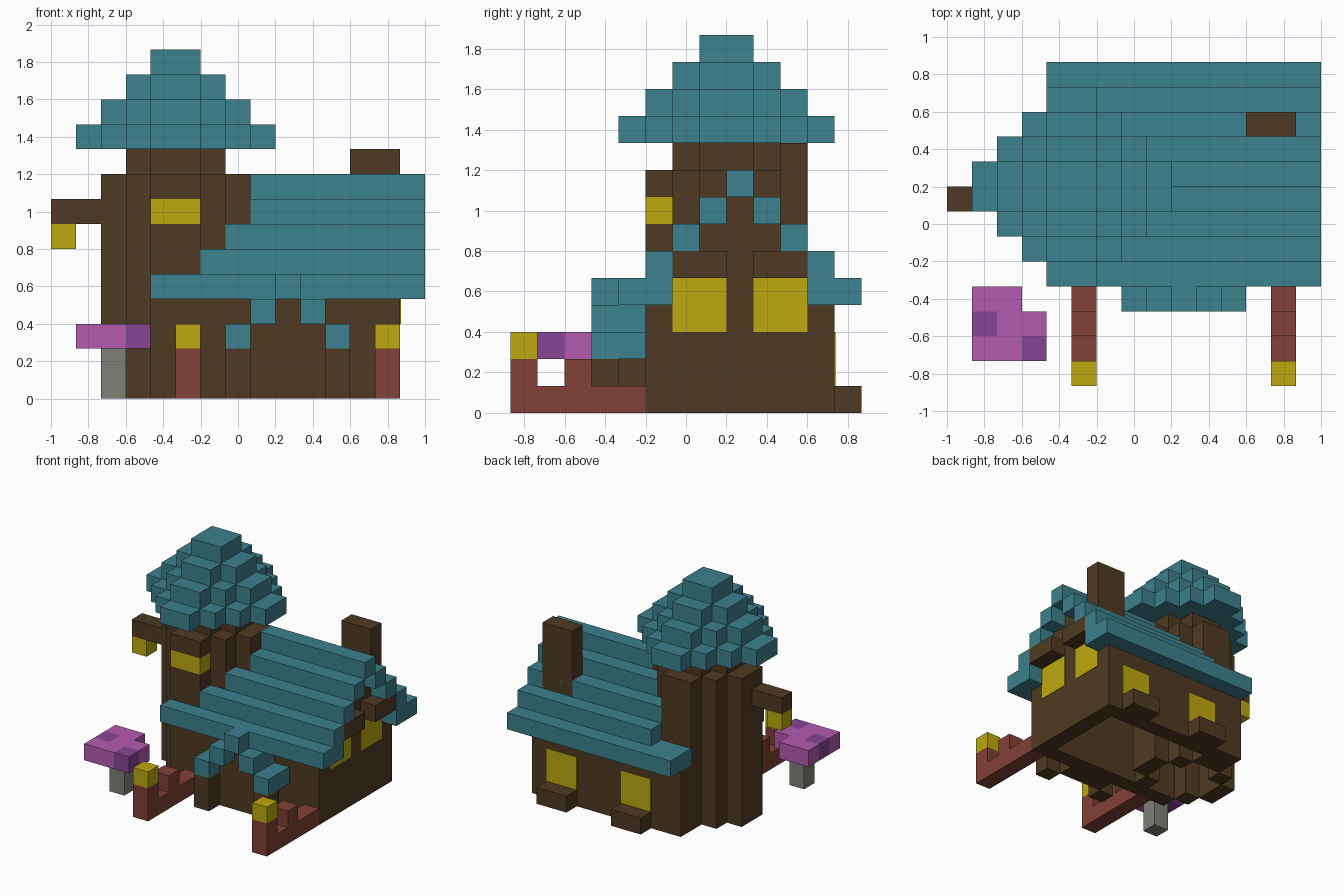
import bpy
import bmesh
from mathutils import Matrix, Vector

if "Cube" in bpy.data.objects:
    bpy.data.objects.remove(bpy.data.objects["Cube"], do_unlink=True)

U = 2 / 15                              # block size
ORIGIN = Vector((-1, -6.5 * U, 0))      # corner of the block grid


def material(name, rgb):
    """Flat material from 0-255 sRGB, stored as linear values."""
    lin = [((c / 255 + 0.055) / 1.055) ** 2.4 if c > 10 else c / 255 / 12.92 for c in rgb]
    m = bpy.data.materials.new(name)
    m.use_nodes = True
    m.diffuse_color = (*lin, 1)
    m.node_tree.nodes["Principled BSDF"].inputs["Base Color"].default_value = (*lin, 1)
    return m


TEAL = material("teal roof", (60, 129, 142))
BROWN = material("dark brown wood", (79, 58, 34))
YELLOW = material("yellow light", (189, 169, 14))
RED = material("red brown fence", (129, 65, 54))
PINK = material("orchid cap", (179, 91, 176))
PURPLE = material("purple spots", (134, 70, 148))
GREY = material("grey stem", (127, 127, 120))


def part(name, mat, boxes):
    """One object made of boxes given in blocks: (x0, x1, y0, y1, z0, z1)."""
    bm = bmesh.new()
    for x0, x1, y0, y1, z0, z1 in boxes:
        lo = ORIGIN + Vector((x0, y0, z0)) * U
        hi = ORIGIN + Vector((x1, y1, z1)) * U
        bmesh.ops.create_cube(bm, size=1, matrix=Matrix.Translation((lo + hi) / 2)
                              @ Matrix.Diagonal((*(hi - lo), 1)))
    mesh = bpy.data.meshes.new(name)
    bm.to_mesh(mesh)
    bm.free()
    mesh.materials.append(mat)
    ob = bpy.data.objects.new(name, mesh)
    bpy.context.collection.objects.link(ob)
    return ob


CX, CY = 5, 8                           # tower axis in blocks


def diamond(n, z0, z1):
    """Solid stepped diamond of half width n."""
    boxes = [(CX - n, CX + n, CY - 1, CY + 1, z0, z1)]
    for r in range(1, n):
        for y in (CY - 1 - r, CY + r):
            boxes.append((CX - n + r, CX + n - r, y, y + 1, z0, z1))
    return boxes


def ring(n, z0, z1):
    """One block thick stepped diamond wall, without its front row."""
    boxes = []
    for r in range(n):
        w = n - r
        for y in (CY - 1 - r, CY + r):
            if y == CY - n:
                continue
            boxes += [(CX - w, CX - w + 1, y, y + 1, z0, z1),
                      (CX + w - 1, CX + w, y, y + 1, z0, z1)]
    return boxes


# Tower: hollow shaft, glowing front window band, neck and stepped cone roof
part("tower_shaft", BROWN, ring(3, 0, 9) + [(4, 6, 5, 6, 0, 7), (4, 6, 5, 6, 8, 9)])
part("tower_window", YELLOW, [(4, 6, 5, 6, 7, 8)])
part("tower_neck", BROWN, diamond(2, 9, 10))
part("tower_roof", TEAL, [b for k in range(4) for b in diamond(4 - k, 10 + k, 11 + k)])

# Lantern hanging from an arm on the tower
part("lantern_arm", BROWN, [(0, 2, 7, 8, 7, 8)])
part("lantern", YELLOW, [(0, 1, 7, 8, 6, 7)])

# House walls, with a stepped gable at the end
part("house_walls", BROWN, [
    (6, 14, 5, 6, 0, 4), (4, 14, 11, 12, 0, 4), (4, 5, 10, 11, 0, 4),
    (13, 14, 6, 11, 0, 6), (13, 14, 7, 10, 6, 7), (13, 14, 8, 9, 7, 8)])

# House roof: low eaves, then one row per step up to the ridge
part("house_roof", TEAL, [
    (4, 15, 4, 5, 4, 5), (4, 15, 12, 13, 4, 5), (6, 15, 5, 6, 4, 6),
    (4, 15, 11, 12, 4, 5), (6, 15, 11, 12, 5, 6),
    (7, 15, 6, 7, 6, 7), (6, 15, 10, 11, 6, 7),
    (8, 15, 7, 8, 7, 8), (7, 15, 9, 10, 7, 8), (8, 15, 8, 9, 8, 9)])
part("chimney", BROWN, [(12, 14, 10, 11, 6, 10)])

# Windows as thin plates, with awnings at the gable end and sills at the back
T = 0.04
part("gable_windows", YELLOW, [(14, 14 + T, y, y + 2, 3, 5) for y in (6, 9)])
part("gable_awnings", BROWN, [(14, 15, y, y + 2, 5, 6) for y in (6, 9)])
part("back_windows", YELLOW, [(x, x + 2, 12, 12 + T, 1, 3) for x in (6, 11)])
part("back_sills", BROWN, [(x, x + 2, 12, 13, 0, 1) for x in (6, 11)])

# Porch: posts, recessed door wall and small stepped roof
part("porch_posts", BROWN, [(x, x + 1, 3, 4, 0, 2) for x in (7, 11)])
part("porch_door", BROWN, [(8, 11, 4, 5, 0, 3), (9, 10, 4, 5, 3, 4)])
part("porch_roof", TEAL, [(9, 10, 3, 4, 4, 5)] + [
    (x, x + 1, 3, 5, z, z + 1) for x, z in ((7, 2), (8, 3), (10, 3), (11, 2))])

# Two front fences with lamps
for side, x in (("right", 5), ("left", 13)):
    part(side + "_fence", RED, [(x, x + 1, 0, 5, 0, 1), (x, x + 1, 0, 1, 1, 2),
                                (x, x + 1, 2, 3, 1, 2)])
    part(side + "_fence_lamp", YELLOW, [(x, x + 1, 0, 1, 2, 3)])

# Mushroom
part("mushroom_stem", GREY, [(2, 3, 2, 3, 0, 2)])
part("mushroom_cap", PINK, [(1, 3, 1, 2, 2, 3), (2, 4, 2, 3, 2, 3), (1, 3, 3, 4, 2, 3)])
part("mushroom_spots", PURPLE, [(1, 2, 2, 3, 2, 3), (3, 4, 1, 2, 2, 3)])
